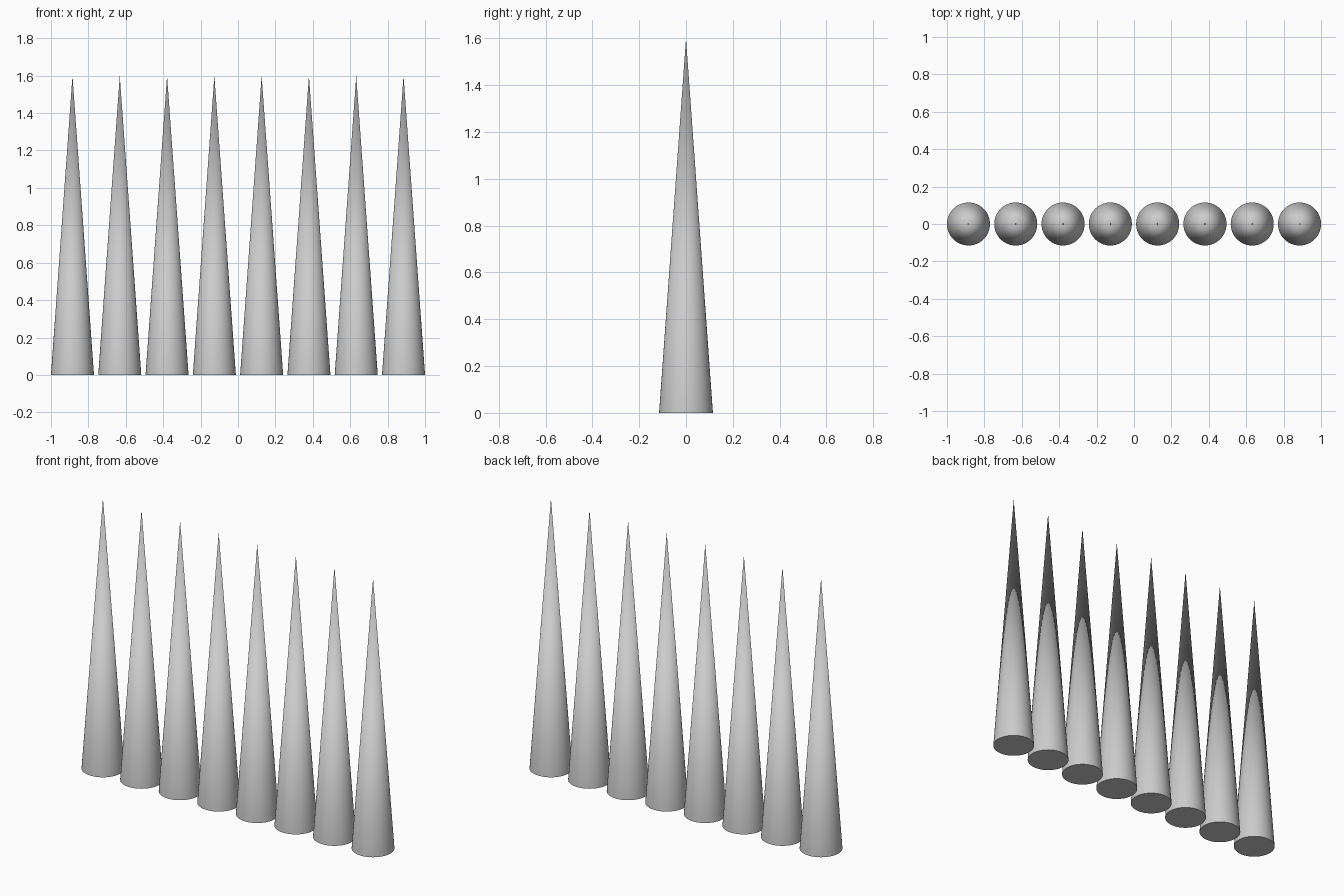
import bpy
import math

if "Cube" in bpy.data.objects:
    bpy.data.objects.remove(bpy.data.objects["Cube"])

COUNT = 8
RADIUS = 0.115
HEIGHT = 1.6
FIRST_X = -1 + RADIUS
STEP = -2 * FIRST_X / (COUNT - 1)

# Row of identical tall spikes, closed at the base
for i in range(COUNT):
    bpy.ops.mesh.primitive_cone_add(
        vertices=64, radius1=RADIUS, radius2=0, depth=HEIGHT,
        location=(FIRST_X + i * STEP, 0, HEIGHT / 2))
    spike = bpy.context.object
    spike.name = f"spike_{i + 1}"
    # Smooth sides, sharp base rim
    bpy.ops.object.shade_smooth_by_angle(angle=math.radians(30))
